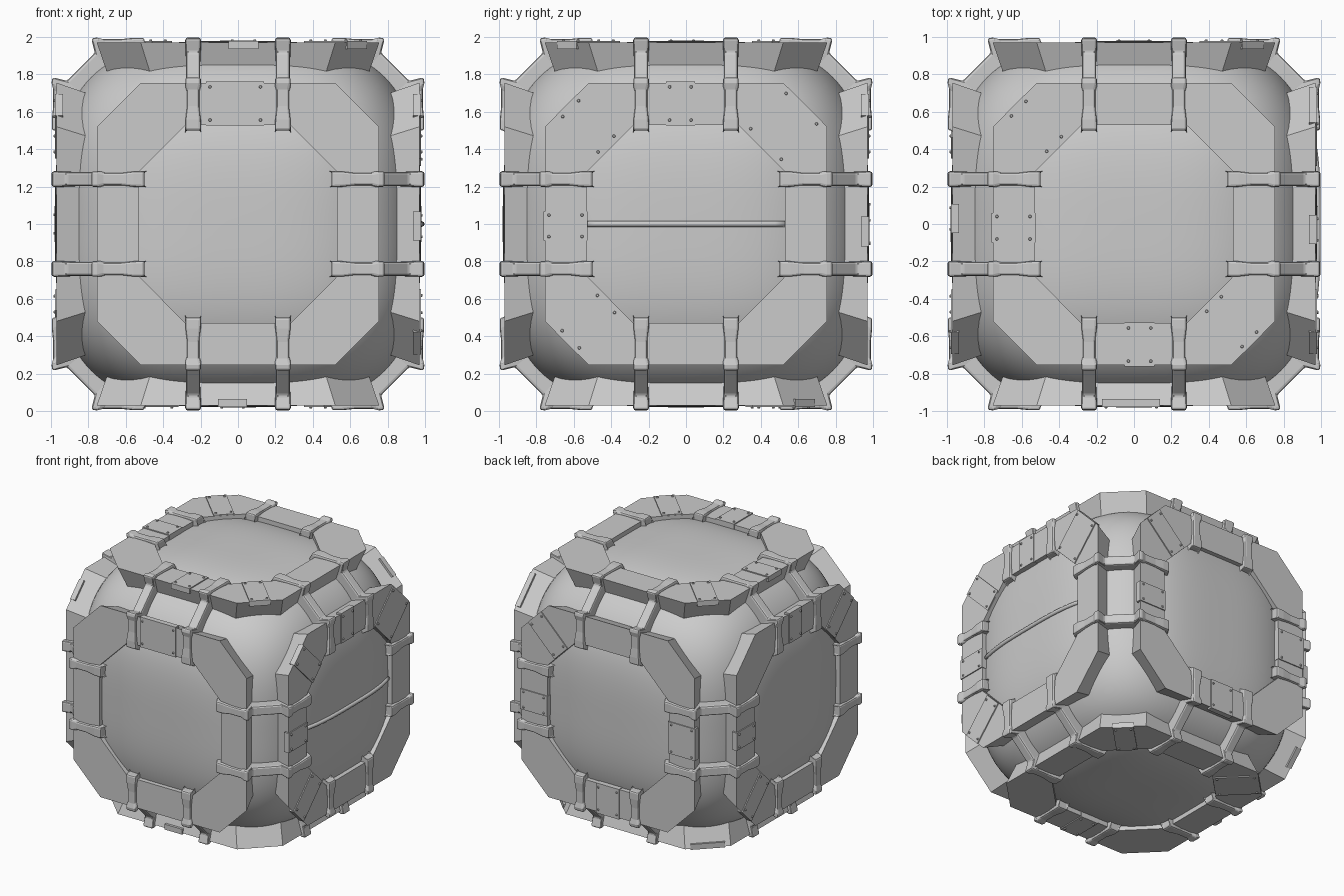
import bpy, bmesh, math
from mathutils import Vector, Matrix

if "Cube" in bpy.data.objects:
    bpy.data.objects.remove(bpy.data.objects["Cube"])

C = Vector((0, 0, 1))
X, Y, Z = Vector((1, 0, 0)), Vector((0, 1, 0)), Vector((0, 0, 1))
# name: (u, v) axes as seen looking at that side; outward normal is u x v
SIDES = {"front": (X, Z), "right": (Y, Z), "back": (-X, Z),
         "left": (-Y, Z), "top": (X, Y), "bottom": (X, -Y)}
# plates per side: (angle around frame, sideways shift, width)
PLATES = {
    "front": [(90, .015, .31)],
    "right": [(90, .03, .155), (180, .01, .155), (135, 0, .16), (45, 0, .27), (225, 0, .17)],
    "back": [(180, .04, .16), (135, 0, .16), (0, 0, .25), (270, 0, .2)],
    "left": [(180, 0, .14), (225, 0, .16), (90, .03, .155), (45, 0, .16)],
    "top": [(135, 0, .15), (180, .02, .16), (270, .03, .16), (315, 0, .15)],
    "bottom": [(90, .03, .155), (315, 0, .15), (225, 0, .25)],
}


def finish(bm, name, bevel=0, smooth=False):
    bmesh.ops.recalc_face_normals(bm, faces=bm.faces)
    me = bpy.data.meshes.new(name)
    bm.to_mesh(me)
    bm.free()
    ob = bpy.data.objects.new(name, me)
    bpy.context.collection.objects.link(ob)
    if smooth:
        me.shade_smooth()
    if bevel:
        m = ob.modifiers.new("bevel", 'BEVEL')
        m.width, m.segments, m.limit_method = bevel, 2, 'ANGLE'
        m.angle_limit = math.radians(40)
    return ob


def loft(bm, loops):
    """Bridge a closed cycle of equally long closed loops."""
    rows = [[bm.verts.new(p) for p in lp] for lp in loops]
    for i, a in enumerate(rows):
        b = rows[(i + 1) % len(rows)]
        n = len(a)
        for j in range(n):
            bm.faces.new((a[j], a[(j + 1) % n], b[(j + 1) % n], b[j]))


def octagon(r, c):
    return [(r, c), (c, r), (-c, r), (-r, c), (-r, -c), (-c, -r), (c, -r), (r, -c)]


# pillowy core
N, R = 3.2, 0.98
bm = bmesh.new()
bmesh.ops.create_cube(bm, size=2)
bmesh.ops.subdivide_edges(bm, edges=bm.edges[:], cuts=31, use_grid_fill=True)
for v in bm.verts:
    s = sum(abs(k) ** N for k in v.co) ** (1 / N)
    v.co = C + v.co * (R / s)
finish(bm, "core", smooth=True)

# octagonal frames with riveted plates
for name, (u, v) in SIDES.items():
    n = u.cross(v)
    bm = bmesh.new()
    loft(bm, [[C + u * a + v * b + n * d for a, b in octagon(r, c)]
              for r, c, d in ((.755, .52, .97), (.53, .28, .97), (.53, .28, .81), (.70, .47, .81))])
    finish(bm, name + "_frame")

    bm, rv = bmesh.new(), bmesh.new()
    for ang, shift, w in PLATES[name]:
        t = math.radians(ang)
        rad = u * math.cos(t) + v * math.sin(t)
        tan = n.cross(rad)
        r0, r1 = (.575, .902) if ang % 90 else (.526, .763)
        basis = Matrix((rad, tan, n)).transposed().to_4x4()
        mid = C + rad * (r0 + r1) / 2 + tan * shift
        bmesh.ops.create_cube(bm, size=1, matrix=Matrix.Translation(mid + n * .957) @ basis
                              @ Matrix.Diagonal((r1 - r0, w, .042, 1)))
        for sa in (-1, 1):
            for sb in (-1, 1):
                p = mid + rad * sa * ((r1 - r0) / 2 - .03) + tan * sb * (w / 2 - .02) + n * .98
                bmesh.ops.create_cone(rv, cap_ends=True, segments=8, radius1=.01, radius2=.006,
                                      depth=.012, matrix=Matrix.Translation(p) @ basis)
    finish(bm, name + "_plates")
    finish(rv, name + "_rivets")

# straps that clamp neighbouring frames together: (across, out, width)
HALF = [(.50, .86, .085), (.50, .995, .085), (.56, .995, .083), (.63, .988, .066),
        (.72, .988, .066), (.755, .997, .083), (.785, .992, .083), (.765, .915, .075)]
PATH = HALF + [(b, a, w) for a, b, w in reversed(HALF)]
normals = [X, -X, Y, -Y, Z, -Z]
bm = bmesh.new()
for i, na in enumerate(normals):
    for nb in normals[i + 1:]:
        if abs(na.dot(nb)) > .5:
            continue
        t = na.cross(nb)
        for off in (-.24, .24):
            rows = []
            for a, b, w in PATH:
                top, low = na * a + nb * b, (na * a + nb * b) * .82
                rows.append([bm.verts.new(C + q + t * (off + s * w / 2))
                             for q, s in ((top, -1), (top, 1), (low, 1), (low, -1))])
            for r, q in zip(rows, rows[1:]):
                for j in range(4):
                    k = (j + 1) % 4
                    bm.faces.new((r[j], r[k], q[k], q[j]))
            bm.faces.new(rows[0])
            bm.faces.new(rows[-1])
finish(bm, "straps", bevel=.012)

# seam rod bowed over the right side
bm = bmesh.new()
K, S = 20, 8
rings = []
for i in range(K + 1):
    y = -.53 + 1.06 * i / K
    x = (R ** N - abs(y) ** N) ** (1 / N) + .003
    rings.append([bm.verts.new((x + .015 * math.cos(2 * math.pi * j / S), y,
                                1 + .015 * math.sin(2 * math.pi * j / S))) for j in range(S)])
for a, b in zip(rings, rings[1:]):
    for j in range(S):
        bm.faces.new((a[j], a[(j + 1) % S], b[(j + 1) % S], b[j]))
bm.faces.new(rings[0])
bm.faces.new(rings[-1])
finish(bm, "seam_rod", smooth=True)
